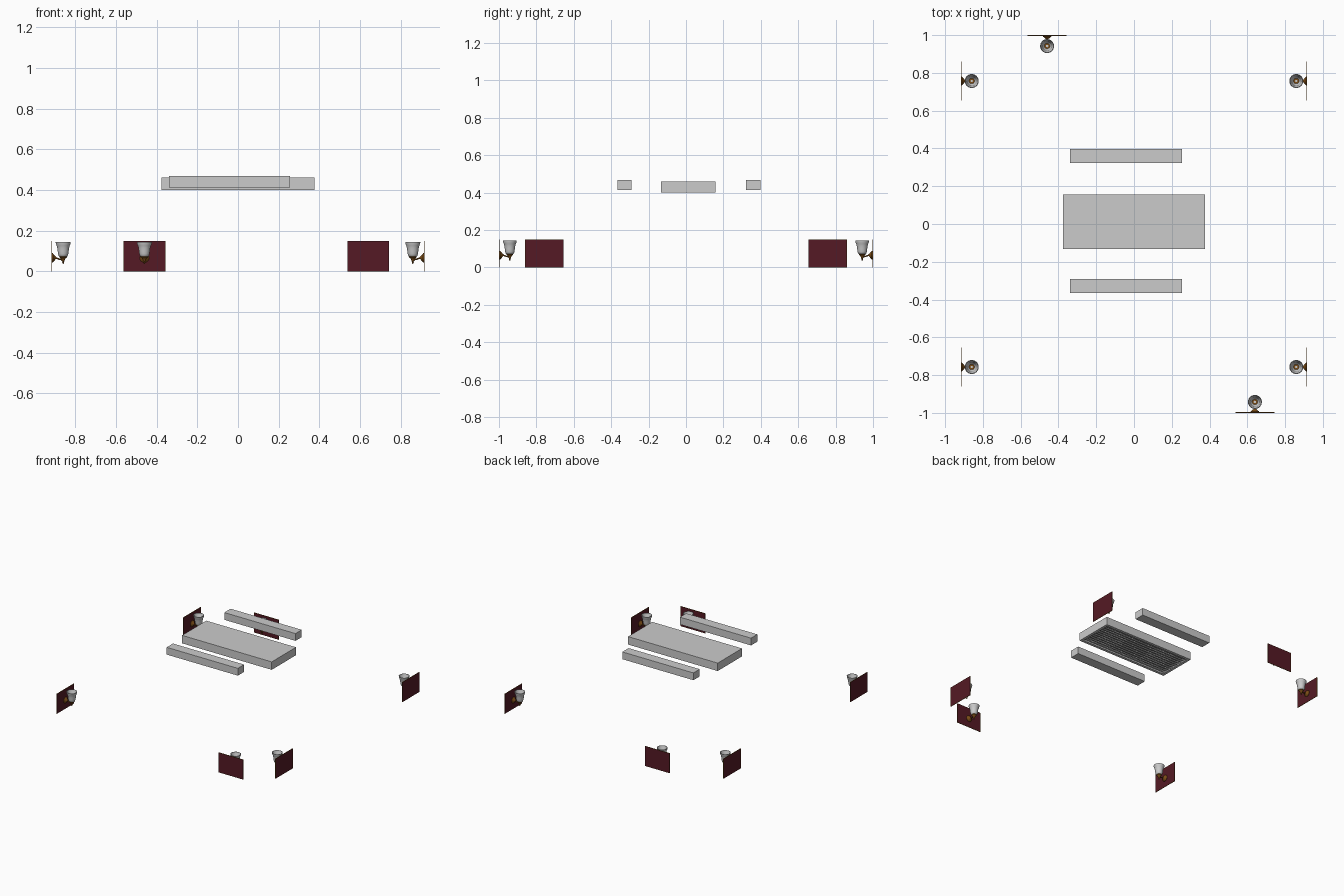
import bpy, bmesh
from math import sin, cos, pi, radians
from mathutils import Matrix, Vector

if "Cube" in bpy.data.objects:
    bpy.data.objects.remove(bpy.data.objects["Cube"])


def material(name, rgb):
    m = bpy.data.materials.new(name)
    m.diffuse_color = (*rgb, 1)
    m.use_nodes = True
    m.node_tree.nodes["Principled BSDF"].inputs["Base Color"].default_value = m.diffuse_color
    return m


BURGUNDY = material("burgundy", (0.09, 0.010, 0.018))
BRONZE = material("bronze", (0.19, 0.07, 0.008))


def add_box(bm, lo, hi):
    lo, hi = Vector(lo), Vector(hi)
    mat = Matrix.Translation((lo + hi) / 2) @ Matrix.Diagonal((*(hi - lo), 1))
    bmesh.ops.create_cube(bm, size=1, matrix=mat)


def add_lathe(bm, profile, matrix=Matrix(), n=24):
    # Revolve (radius, height) points about z; radius 0 makes a pole
    rings = []
    for r, z in profile:
        if r == 0:
            rings.append([bm.verts.new(matrix @ Vector((0, 0, z)))])
        else:
            rings.append([bm.verts.new(matrix @ Vector(
                (r * cos(2 * pi * i / n), r * sin(2 * pi * i / n), z))) for i in range(n)])
    for a, b in zip(rings, rings[1:]):
        for i in range(n):
            j = (i + 1) % n
            quad = [a[i % len(a)], a[j % len(a)], b[j % len(b)], b[i % len(b)]]
            bm.faces.new(list(dict.fromkeys(quad)))


def add_tube(bm, points, radius, n=10):
    # Tube following a path in the yz plane
    rings = []
    for k, p in enumerate(points):
        t = (Vector(points[min(k + 1, len(points) - 1)])
             - Vector(points[max(k - 1, 0)])).normalized()
        side = Vector((1, 0, 0))
        up = side.cross(t)
        rings.append([bm.verts.new(Vector(p) + radius * (
            cos(2 * pi * i / n) * side + sin(2 * pi * i / n) * up)) for i in range(n)])
    for a, b in zip(rings, rings[1:]):
        for i in range(n):
            bm.faces.new((a[i], a[(i + 1) % n], b[(i + 1) % n], b[i]))


def finish(bm, name, mat=None, smooth=False):
    bmesh.ops.recalc_face_normals(bm, faces=bm.faces)
    me = bpy.data.meshes.new(name)
    bm.to_mesh(me)
    bm.free()
    if mat:
        me.materials.append(mat)
    if smooth:
        me.shade_smooth()
        me.set_sharp_from_angle(angle=radians(40))
    return me


def place(name, me, loc=(0, 0, 0), turn=0):
    ob = bpy.data.objects.new(name, me)
    ob.location = loc
    ob.rotation_euler.z = turn
    bpy.context.collection.objects.link(ob)


# Wall sconce parts: wall plane at y = 0, lamp reaching towards -y
W, H, T, OUT = 0.103, 0.15, 0.004, 0.058
parts = {}

# Wall panel
bm = bmesh.new()
add_box(bm, (-W + 0.002, -T, 0.002), (W - 0.002, 0, H - 0.002))
parts["wall_panel"] = finish(bm, "wall_panel", BURGUNDY)

# Thin trim round the panel
bm = bmesh.new()
for s in (-1, 1):
    x0, x1 = sorted((s * W, s * (W - 0.002)))
    add_box(bm, (x0, -T, 0), (x1, 0, H))
for z in (0, H - 0.002):
    add_box(bm, (-W + 0.002, -T, z), (W - 0.002, 0, z + 0.002))
parts["panel_trim"] = finish(bm, "panel_trim", BRONZE)

# Stepped round mount on the wall
bm = bmesh.new()
mount = Matrix.Translation((0, -T, 0.066)) @ Matrix.Rotation(pi / 2, 4, 'X')
add_lathe(bm, [(0, 0), (0.023, 0), (0.023, 0.003), (0.019, 0.006),
               (0.013, 0.012), (0.007, 0.016), (0.005, 0.02), (0, 0.02)], mount)
parts["wall_mount"] = finish(bm, "wall_mount", BRONZE, True)

# Curved arm
bm = bmesh.new()
add_tube(bm, [(0, -0.02, 0.066), (0, -0.03, 0.063), (0, -0.04, 0.059),
              (0, -0.05, 0.058), (0, -OUT, 0.058)], 0.004)
parts["arm"] = finish(bm, "arm", BRONZE, True)

# Cup holder with finial
bm = bmesh.new()
axis = Matrix.Translation((0, -OUT, 0))
add_lathe(bm, [(0, 0.036), (0.004, 0.039), (0.005, 0.043), (0.003, 0.047),
               (0.007, 0.051), (0.008, 0.058), (0.012, 0.064), (0.018, 0.069),
               (0.018, 0.073), (0, 0.073)], axis)
parts["lamp_holder"] = finish(bm, "lamp_holder", BRONZE, True)

# Open bell-shaped glass shade, with inner wall
bm = bmesh.new()
outer = [(0.016, 0.071), (0.022, 0.075), (0.025, 0.085), (0.027, 0.1),
         (0.029, 0.115), (0.032, 0.126), (0.036, 0.135), (0.037, 0.144)]
inner = [(r - 0.003, z + 0.001) for r, z in reversed(outer)]
add_lathe(bm, [(0, 0.071)] + outer + inner + [(0, 0.074)], axis, 32)
parts["glass_shade"] = finish(bm, "glass_shade", None, True)

# Six sconces round the room
spots = [(-0.46, 1, 0), (0.64, -1, pi)]
for y in (-0.757, 0.757):
    spots += [(-0.917, y, pi / 2), (0.917, y, -pi / 2)]
for i, (x, y, turn) in enumerate(spots):
    for name, me in parts.items():
        place(f"{name}_{i + 1}", me, (x, y, 0), turn)

# Central ceiling housing: box open below, with a closed top
X, Y0, Y1, Z0, Z1, RIM = 0.375, -0.133, 0.157, 0.4, 0.46, 0.02
bm = bmesh.new()
add_box(bm, (-X, Y0, Z0 + 0.03), (X, Y1, Z1))
for y in (Y0, Y1 - RIM):
    add_box(bm, (-X, y, Z0), (X, y + RIM, Z0 + 0.03))
for x in (-X, X - RIM):
    add_box(bm, (x, Y0 + RIM, Z0), (x + RIM, Y1 - RIM, Z0 + 0.03))
place("ceiling_unit_housing", finish(bm, "ceiling_unit_housing"))

# Long slats in the underside
bm = bmesh.new()
count = 11
for i in range(count):
    y = Y0 + RIM + (Y1 - Y0 - 2 * RIM) * (i + 0.5) / count
    add_box(bm, (-X + RIM, y - 0.005, Z0 + 0.006), (X - RIM, y + 0.005, Z0 + 0.014))
place("grille_slats", finish(bm, "grille_slats"))

# Two groups of cross bars behind the slats
bm = bmesh.new()
for c in (-0.2, 0.2):
    for k in range(-3, 4):
        x = c + k * 0.025
        add_box(bm, (x - 0.003, Y0 + RIM, Z0 + 0.014), (x + 0.003, Y1 - RIM, Z0 + 0.022))
place("grille_cross_bars", finish(bm, "grille_cross_bars"))

# Side ceiling beams
for name, y0, y1 in (("front_beam", -0.366, -0.291), ("back_beam", 0.322, 0.397)):
    bm = bmesh.new()
    add_box(bm, (-0.34, y0, 0.413), (0.255, y1, 0.468))
    place(name, finish(bm, name))
